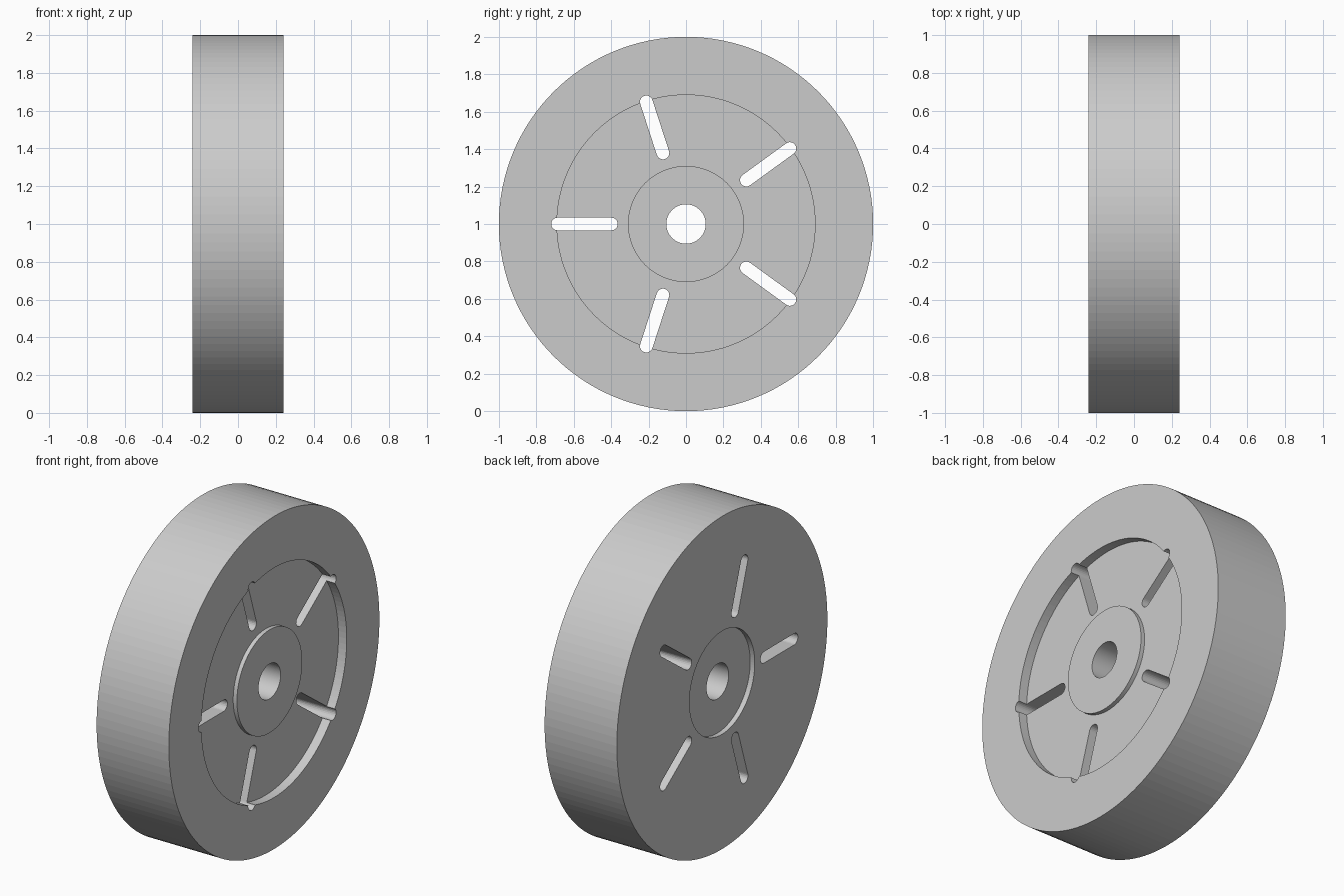
import bpy, bmesh
from math import pi, cos, sin, radians
from mathutils import Matrix, Vector

cube = bpy.data.objects.get("Cube")
if cube:
    bpy.data.objects.remove(cube, do_unlink=True)

HALF_WIDTH = 0.24
SEGMENTS = 128

grey = bpy.data.materials.new("plain_grey")
grey.use_nodes = True
grey.diffuse_color = (0.6, 0.6, 0.6, 1)
grey.node_tree.nodes["Principled BSDF"].inputs["Base Color"].default_value = (0.6, 0.6, 0.6, 1)


def make_object(name, bm):
    bmesh.ops.recalc_face_normals(bm, faces=bm.faces)
    mesh = bpy.data.meshes.new(name)
    bm.to_mesh(mesh)
    bm.free()
    obj = bpy.data.objects.new(name, mesh)
    bpy.context.collection.objects.link(obj)
    mesh.materials.append(grey)
    obj.location.z = 1
    return obj


# Wheel body: closed (x, radius) section turned about the x axis
BORE, HUB, DISH, RIM = 0.105, 0.31, 0.69, 1.0
hub_face = HALF_WIDTH - 0.03
dish_floor = HALF_WIDTH - 0.055
back_floor = -HALF_WIDTH + 0.03
section = [
    (hub_face, BORE), (hub_face, HUB), (dish_floor, HUB), (dish_floor, DISH),
    (HALF_WIDTH, DISH), (HALF_WIDTH, RIM), (-HALF_WIDTH, RIM),
    (-HALF_WIDTH, HUB), (back_floor, HUB), (back_floor, BORE),
]
bm = bmesh.new()
rings = []
for i in range(SEGMENTS):
    a = 2 * pi * i / SEGMENTS
    rings.append([bm.verts.new((x, r * cos(a), r * sin(a))) for x, r in section])
for i, ring in enumerate(rings):
    following = rings[(i + 1) % SEGMENTS]
    for j in range(len(section)):
        k = (j + 1) % len(section)
        bm.faces.new((ring[j], ring[k], following[k], following[j]))
wheel = make_object("wheel", bm)

# Five round-ended radial slots, cut right through
SLOT_IN, SLOT_OUT, SLOT_R, CAP_STEPS = 0.365, 0.72, 0.034, 12
bm = bmesh.new()
for n in range(5):
    turn = Matrix.Rotation(radians(36 + 72 * n), 3, 'X')
    outline = []
    for centre, start in ((SLOT_OUT - SLOT_R, -pi / 2), (SLOT_IN + SLOT_R, pi / 2)):
        for s in range(CAP_STEPS + 1):
            a = start + pi * s / CAP_STEPS
            point = Vector((-0.5, centre + SLOT_R * cos(a), SLOT_R * sin(a)))
            outline.append(bm.verts.new(turn @ point))
    face = bm.faces.new(outline)
    grown = bmesh.ops.extrude_face_region(bm, geom=[face])["geom"]
    moved = [v for v in grown if isinstance(v, bmesh.types.BMVert)]
    bmesh.ops.translate(bm, verts=moved, vec=(1, 0, 0))
cutter = make_object("slot_cutter", bm)
cutter.hide_render = True

# Apply the cut and drop the cutter
cut = wheel.modifiers.new("slots", 'BOOLEAN')
cut.operation = 'DIFFERENCE'
cut.solver = 'EXACT'
cut.object = cutter
bpy.context.view_layer.update()
result = bpy.data.meshes.new_from_object(
    wheel.evaluated_get(bpy.context.evaluated_depsgraph_get()))
wheel.modifiers.clear()
wheel.data = result
bpy.data.objects.remove(cutter, do_unlink=True)
